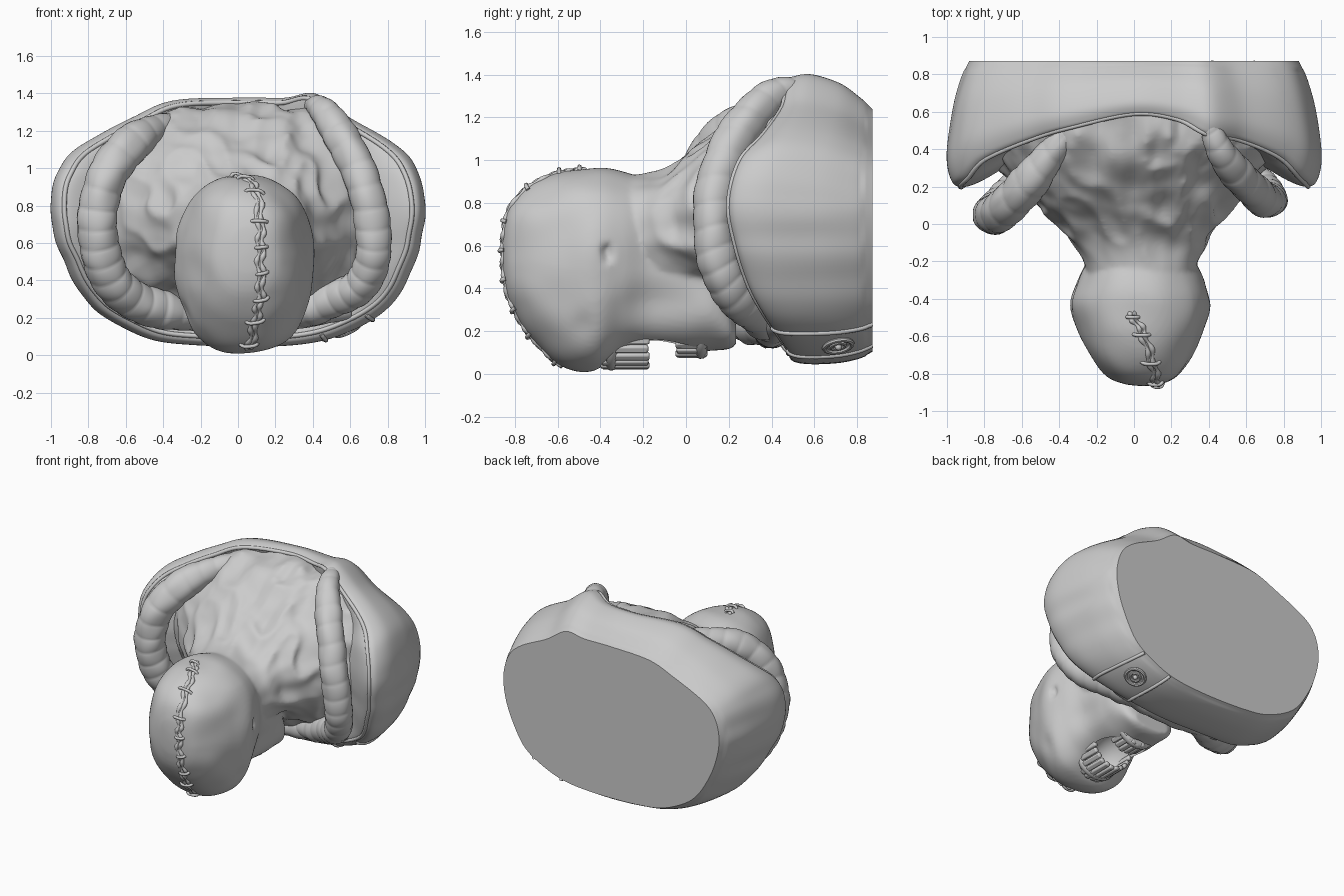
import bpy, bmesh, math
from math import sin, cos, pi
from mathutils import Vector, noise
from mathutils.bvhtree import BVHTree

if "Cube" in bpy.data.objects:
    bpy.data.objects.remove(bpy.data.objects["Cube"])


def spline(keys, t, closed=False):
    """Catmull-Rom through tuples, t counted in keys."""
    n = len(keys)
    i = int(math.floor(t)) if closed else min(int(t), n - 2)
    f = t - i
    g = lambda k: Vector(keys[k % n] if closed else keys[max(0, min(n - 1, k))])
    a, b, c, d = g(i - 1), g(i), g(i + 1), g(i + 2)
    return 0.5 * (2 * b + (c - a) * f + (2 * a - 5 * b + 4 * c - d) * f * f + (3 * b - a - 3 * c + d) * f ** 3)


def skin(name, rings, angle=40, cap=True):
    """Closed rings of points bridged into one mesh."""
    bm = bmesh.new()
    vs = [[bm.verts.new(p) for p in r] for r in rings]
    n = len(rings[0])
    for a, b in zip(vs, vs[1:]):
        for j in range(n):
            bm.faces.new((a[j], a[(j + 1) % n], b[(j + 1) % n], b[j]))
    if cap:
        bm.faces.new(vs[0])
        bm.faces.new(vs[-1])
    bmesh.ops.recalc_face_normals(bm, faces=bm.faces)
    me = bpy.data.meshes.new(name)
    bm.to_mesh(me)
    bm.free()
    ob = bpy.data.objects.new(name, me)
    bpy.context.collection.objects.link(ob)
    smooth(ob, angle)
    return ob


def smooth(ob, angle=40):
    bpy.ops.object.select_all(action='DESELECT')
    ob.select_set(True)
    bpy.context.view_layer.objects.active = ob
    bpy.ops.object.shade_smooth_by_angle(angle=math.radians(angle))


def tube(name, pts, radius, sides=10):
    """Tube along points; radius is a function of (index, angle)."""
    rings = []
    for i, p in enumerate(pts):
        d = (pts[min(i + 1, len(pts) - 1)] - pts[max(i - 1, 0)]).normalized()
        u = d.cross(Vector((0.1, -1, 0.15))).normalized()
        v = d.cross(u)
        rings.append([p + radius(i, 2 * pi * k / sides) * (cos(2 * pi * k / sides) * u + sin(2 * pi * k / sides) * v)
                      for k in range(sides)])
    return skin(name, rings, 80)


def body_loft(name, keys, sub, power, bump):
    """Keys: y, bottom z, top z, half width, centre x."""
    rings = []
    for s in range((len(keys) - 1) * sub + 1):
        y, zb, zt, w, cx = spline(keys, s / sub)
        ring = []
        for k in range(96):
            a = 2 * pi * k / 96
            c, d = [math.copysign(abs(q) ** power, q) for q in (cos(a), sin(a))]
            p = Vector((cx + w * c, y, (zb + zt) / 2 + (zt - zb) / 2 * d))
            ring.append(p + Vector((cos(a), 0, sin(a))) * bump(p))
        rings.append(ring)
    return skin(name, rings)


# Cloak shell: widest outline (x, z) with the y of its front rim
OUT = [(0, .59, 1.37), (.25, .56, 1.37), (.42, .48, 1.39), (.6, .45, 1.26), (.83, .36, 1.13), (.95, .25, 1),
       (1, .2, .8), (.98, .23, .6), (.9, .29, .4), (.79, .37, .24), (.6, .44, .13), (.4, .48, .07), (.1, .48, .05),
       (-.25, .48, .06), (-.5, .45, .1), (-.75, .38, .23), (-.9, .28, .43), (-.98, .21, .63), (-1, .2, .8),
       (-.96, .24, .98), (-.85, .35, 1.11), (-.57, .46, 1.26), (-.35, .52, 1.35)]
# depth fraction, side scale, top scale, bottom scale
PROF = [(.15, .7, .8, .72), (.04, .83, .93, .84), (0, .92, .97, .92), (.05, .975, 1, .98), (.25, 1, 1.01, 1),
        (.6, .97, .945, .99), (.85, .925, .845, .96), (1, .88, .77, .92)]


def shell(t, s, lift=0):
    x, rim, z = spline(OUT, t, True)
    u, sx, st, sb = spline(PROF, s)
    p = Vector((x * sx, rim + (.872 - rim) * min(1, u), .72 + (z - .72) * (st if z > .72 else sb)))
    out = Vector((x, 0, z - .72)).normalized()
    fold = .01 * noise.noise(Vector((x * 2, p.y * 2, z * 7))) * (1 if s < 6.5 else 0)
    return p + out * (lift + fold)


T = len(OUT)
skin("cloak", [[shell(k * T / 184, s / 8) for k in range(184)] for s in range(57)], 28)
tube("cloak_hem", [shell(k * T / 160, 2.1) for k in range(161)], lambda i, a: .013, 8)

# Strap beads and medallion under the right side of the cloak
for t in (9.4, 10.7):
    tube("strap_edge", [shell(t, 2.5 + i * .11, .001) for i in range(41)], lambda i, a: .012, 8)
mid = shell(10, 5.1, .003)
nrm = (shell(10.3, 5.1) - shell(9.7, 5.1)).cross(shell(10, 5.4) - shell(10, 4.8)).normalized()
if nrm.z > 0:
    nrm = -nrm
rot = nrm.to_track_quat('Z', 'Y').to_euler()
for r, m in ((.065, .012), (.033, .01)):
    bpy.ops.mesh.primitive_torus_add(major_radius=r, minor_radius=m, location=mid, rotation=rot,
                                     major_segments=32, minor_segments=8)
    bpy.context.object.name = "medallion_ring"
    smooth(bpy.context.object)
bpy.ops.mesh.primitive_uv_sphere_add(radius=.016, location=mid + nrm * .006, segments=16, ring_count=8)
bpy.context.object.name = "medallion_stud"
smooth(bpy.context.object)


# Neck and hunched shoulders with fleshy folds running toward the head
def folds(p):
    w = max(0, min(1, (p.y + .3) * 4))
    q = Vector((p.x * 6 + p.y, p.y * 3, p.z * 5))
    ridge = .5 - abs(noise.noise(q)) * 1.6
    return w * (.045 * ridge + .012 * noise.noise(q * 2.3)) - .018 * w


neck = body_loft("head_and_neck", [
    (.6, .12, 1.36, .9, 0), (.48, .13, 1.36, .86, 0), (.35, .2, 1.3, .77, 0), (.2, .32, 1.2, .64, 0),
    (.1, .37, 1.115, .54, .01), (0, .39, 1.03, .45, .02), (-.1, .4, .965, .37, .03), (-.2, .4, .94, .31, .035),
    (-.32, .4, .93, .27, .04)], 10, .92, folds)


# Head hanging face-down: crown forward, jaw toward the chest
def head_bump(p):
    ear = (p.y + .37) ** 2 + (p.z - .57) ** 2
    cheek = (p.y + .2) ** 2 + (p.z - .32) ** 2
    eye = (p.y + .48) ** 2 * 1.3 + (p.z - .22) ** 2
    d = -.06 * math.exp(-ear / .0005) - .025 * math.exp(-cheek / .012) - .015 * math.exp(-eye / .004)
    return d + .014 * noise.noise(Vector((p.x * 4, p.y * 5, p.z * 6)))


head = body_loft("head", [
    (-.866, .53, .6, .02, .05), (-.855, .42, .7, .1, .05), (-.815, .3, .81, .185, .045), (-.72, .16, .9, .265, .04),
    (-.57, .035, .955, .335, .035), (-.43, .015, .965, .372, .035), (-.3, .1, .945, .335, .04),
    (-.17, .11, .9, .285, .04), (0, .1, .78, .26, .04), (.12, .11, .56, .24, .04), (.2, .12, .36, .2, .04),
    (.235, .14, .24, .14, .04)], 10, .85, head_bump)

bpy.ops.mesh.primitive_uv_sphere_add(segments=32, ring_count=16, location=(.04, -.14, .1))
cutter = bpy.context.object
cutter.name = "mouth_cutter"
cutter.scale = (.165, .25, .2)
cutter.hide_render = True

# Fuse head into neck, soften, open the mouth
bpy.ops.object.select_all(action='DESELECT')
head.select_set(True)
neck.select_set(True)
bpy.context.view_layer.objects.active = neck
bpy.ops.object.join()
m = neck.modifiers.new("fuse", 'REMESH')
m.mode, m.voxel_size = 'VOXEL', .013
m = neck.modifiers.new("soften", 'SMOOTH')
m.iterations = 4
m = neck.modifiers.new("mouth", 'BOOLEAN')
m.object, m.operation = cutter, 'DIFFERENCE'
for m in list(neck.modifiers):
    bpy.ops.object.modifier_apply(modifier=m.name)
bpy.data.objects.remove(cutter)
smooth(neck, 50)


# Teeth: two arches facing each other along y
def teeth(name, y0, y1, low, r):
    for i in range(11):
        a = pi * (.06 + .88 * i / 10)
        bpy.ops.mesh.primitive_cube_add(size=1, location=(.04 + r * cos(a), (y0 + y1) / 2, low + .15 - .15 * sin(a)),
                                        rotation=(0, a, 0))
        ob = bpy.context.object
        ob.name = name
        ob.scale = (.03, y1 - y0 - .012 * (i % 2), .037)
        bpy.ops.object.transform_apply(location=False, rotation=False)
        b = ob.modifiers.new("round", 'BEVEL')
        b.width, b.segments = .01, 2
        smooth(ob, 60)


teeth("upper_tooth", -.4, -.17, .035, .15)
teeth("lower_tooth", -.05, .1, .09, .14)
for name, y, low, r in (("upper_gum", -.35, .045, .15), ("lower_gum", .07, .1, .14)):
    tube(name, [Vector((.04 + r * cos(a), y, low + .15 - .15 * sin(a))) for a in [pi * i / 24 for i in range(25)]],
         lambda i, a: .03)

# Stitched seam over the crown, projected on the head
tree = BVHTree.FromObject(neck, bpy.context.evaluated_depsgraph_get())
SEAM = [(-.02, -.48, 1.05), (.04, -.6, 1.05), (.1, -.8, .92), (.12, -1, .72), (.12, -1, .5), (.12, -.95, .25),
        (.09, -.8, .08), (.06, -.62, -.1)]
seam = []
for i in range(106):
    tgt = spline(SEAM, i / 15)
    tgt.x += .008 * sin(i * .6)
    org = Vector((tgt.x, -.45, .5))
    hit, n, _, _ = tree.ray_cast(tgt + (tgt - org), org - tgt)
    if hit:
        seam.append((hit, n))
for side in (-1, 1):
    tube("seam_lip", [p + Vector((side * .013, 0, 0)) - n * .004 for p, n in seam],
         lambda i, a: .012 + .004 * sin(i * 1.1 + side), 8)
for i in range(5, len(seam) - 2, 12):
    p, n = seam[i]
    w = .04 + .01 * sin(i * 2)
    tube("stitch", [p + Vector((w * q, 0, .008 * q * sin(i))) + n * (.012 - .02 * q ** 4)
                    for q in [k / 4 - 1 for k in range(9)]], lambda i, a: .01, 8)


# Ribbed rolls hanging around the neck
def roll(name, keys, r0, phase):
    sub = 22
    n = (len(keys) - 1) * sub
    pts = [spline(keys, i / sub) for i in range(n + 1)]

    def rad(i, a):
        rib = abs(sin(i * .3 + phase + .6 * sin(a) + .5 * sin(i * .05)))
        end = min(1, .55 + i / 90, .55 + (n - i) / 60)
        return r0 * end * (.95 + .06 * rib ** .6 + .08 * noise.noise(Vector((i * .06, a, phase))))
    tube(name, pts, rad, 32)


roll("left_roll", [(-.33, .52, 1.24), (-.45, .37, 1.2), (-.58, .2, 1.12), (-.7, .08, .96), (-.75, .05, .76),
                   (-.735, .07, .56), (-.67, .14, .39), (-.53, .25, .28), (-.35, .34, .23), (-.15, .42, .2)], .106, 0)
roll("right_roll", [(.4, .53, 1.34), (.46, .4, 1.3), (.56, .26, 1.15), (.66, .16, .95), (.715, .125, .73),
                    (.72, .15, .53), (.66, .22, .38), (.52, .31, .3), (.35, .38, .24), (.1, .43, .2)], .095, 1)
# Small collar roll crossing the chest
roll("chest_roll", [(-.55, .44, .21), (-.3, .4, .2), (0, .4, .2), (.3, .4, .21), (.6, .44, .24)], .08, 2)
